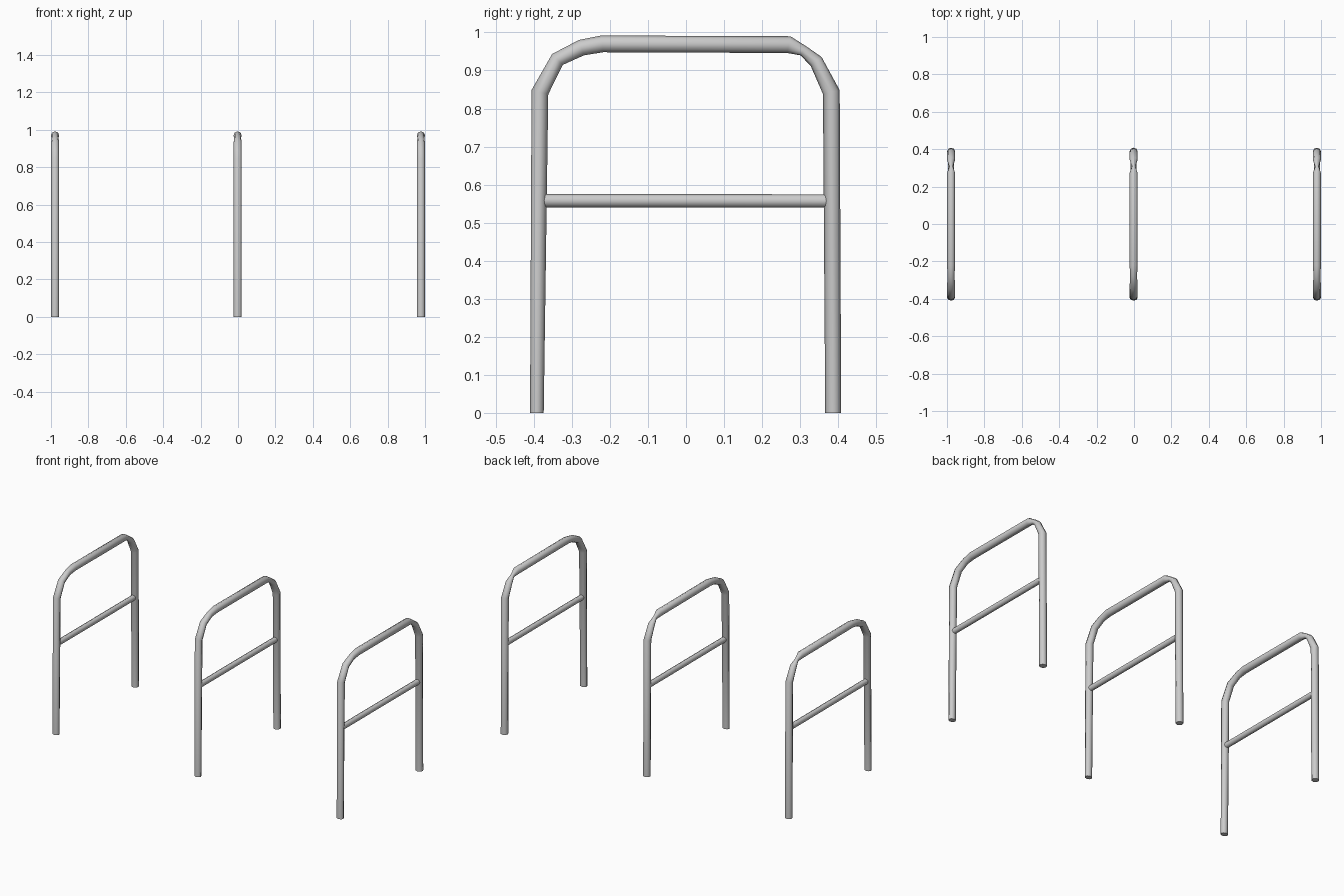
import bpy, bmesh, math
from mathutils import Vector

if "Cube" in bpy.data.objects:
    bpy.data.objects.remove(bpy.data.objects["Cube"])

SIDES = 8


def tube(name, x, path, smooth=40):
    """Sweep an octagon along a path in the YZ plane; points are (y, z, half width x, half thickness)."""
    bm = bmesh.new()
    pts = [Vector((0, p[0], p[1])) for p in path]
    rings = []
    for i, p in enumerate(pts):
        a = (p - pts[i - 1]).normalized() if i > 0 else None
        b = (pts[i + 1] - p).normalized() if i < len(pts) - 1 else None
        t = ((a or b) + (b or a)).normalized()
        n = Vector((0, -t.z, t.y))
        miter = 1 / t.dot(a or b)
        wx, wn = path[i][2:]
        ring = []
        for k in range(SIDES):
            ang = 2 * math.pi * k / SIDES
            off = Vector((wx * math.cos(ang), 0, 0)) + n * (wn * miter * math.sin(ang))
            ring.append(bm.verts.new(p + off))
        rings.append(ring)
    for r0, r1 in zip(rings, rings[1:]):
        for k in range(SIDES):
            j = (k + 1) % SIDES
            bm.faces.new((r0[k], r0[j], r1[j], r1[k]))
    bm.faces.new(rings[0])
    bm.faces.new(rings[-1])
    bmesh.ops.recalc_face_normals(bm, faces=bm.faces)
    me = bpy.data.meshes.new(name)
    bm.to_mesh(me)
    bm.free()
    ob = bpy.data.objects.new(name, me)
    ob.location.x = x
    bpy.context.collection.objects.link(ob)
    bpy.ops.object.select_all(action='DESELECT')
    ob.select_set(True)
    bpy.context.view_layer.objects.active = ob
    bpy.ops.object.shade_smooth_by_angle(angle=math.radians(smooth + 10))
    return ob


# Bent hoop, with the tube pinched at the far upper bend
R = 0.022
hoop = [
    (-0.392, 0.0, R, 0.018),
    (-0.384, 0.843, R, R),
    (-0.338, 0.929, R, 0.019),
    (-0.275, 0.960, 0.018, 0.021),
    (-0.22, 0.970, R, R),
    (0.27, 0.968, R, R),
    (0.308, 0.952, 0.010, 0.014),
    (0.342, 0.924, 0.021, 0.018),
    (0.382, 0.843, R, R),
    (0.387, 0.0, R, 0.021),
]
crossbar = [(-0.375, 0.558, 0.016, 0.0175), (0.375, 0.557, 0.016, 0.0175)]

# Three identical racks in a row
for label, x in (("left", -0.978), ("middle", -0.002), ("right", 0.978)):
    tube(label + "_rack_hoop", x, hoop)
    tube(label + "_rack_crossbar", x, crossbar)
